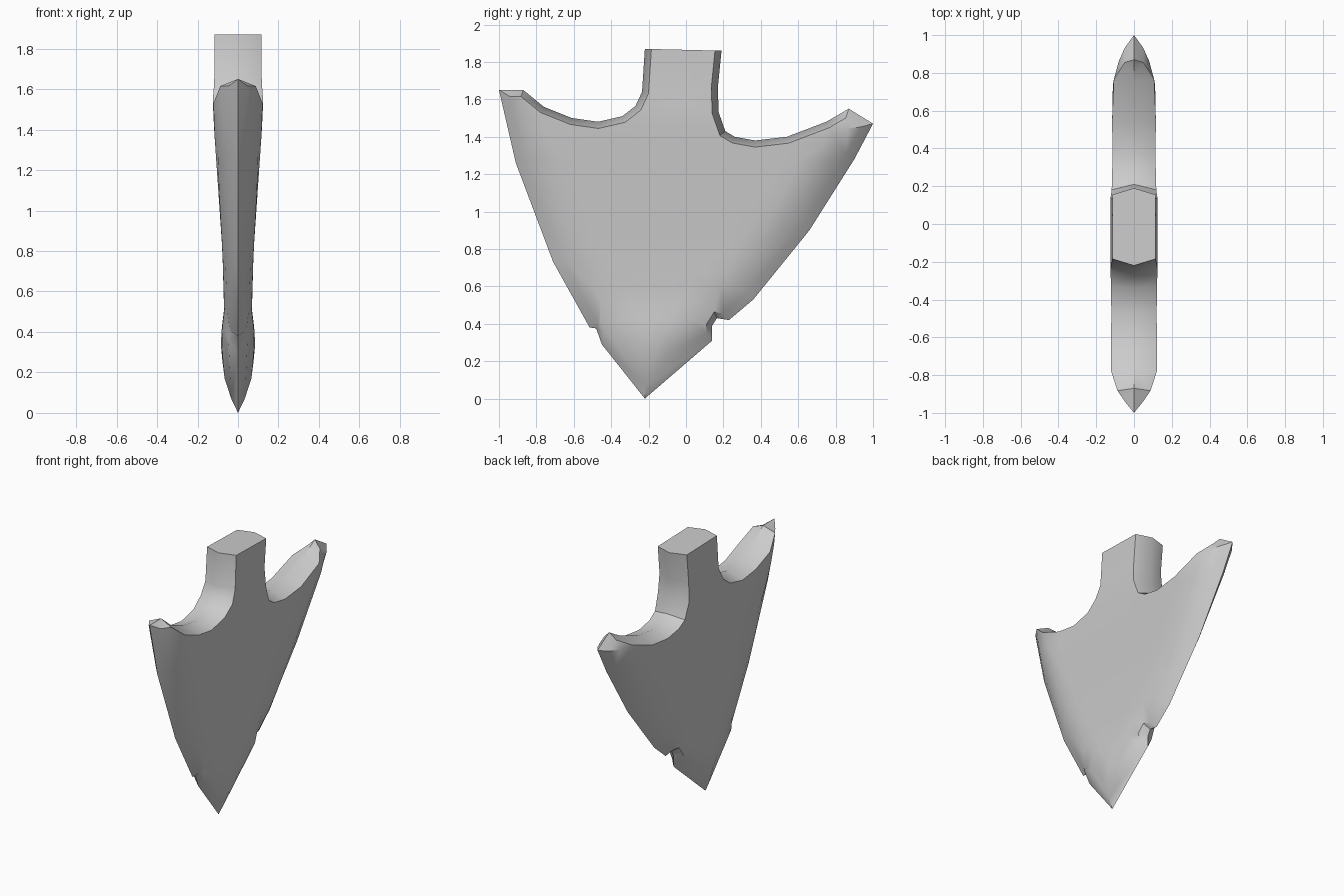
import bpy, bmesh
from mathutils import Vector
from mathutils.geometry import delaunay_2d_cdt, intersect_line_line_2d, intersect_point_line

cube = bpy.data.objects.get("Cube")
if cube:
    bpy.data.objects.remove(cube, do_unlink=True)

# Outline seen from the side, as chains of (y, z) points with the kind of edge that follows
CHAINS = [
    ("blade", [(-.22, 0)]),
    ("notch", [(.14, .31), (.14, .39), (.165, .43)]),
    ("blade", [(.23, .42), (.36, .53), (.66, .9), (.9, 1.28), (1, 1.47)]),
    ("lip", [(.87, 1.55), (.75, 1.48), (.54, 1.4), (.37, 1.38), (.26, 1.4),
             (.21, 1.43), (.175, 1.53), (.17, 1.66)]),
    ("open", [(.19, 1.86)]),
    ("lip", [(-.22, 1.87), (-.235, 1.64), (-.27, 1.565), (-.34, 1.51), (-.47, 1.48),
             (-.61, 1.5), (-.76, 1.56), (-.87, 1.65)]),
    ("blade", [(-1, 1.65), (-.91, 1.26), (-.71, .73)]),
    ("notch", [(-.515, .38), (-.48, .375)]),
    ("blade", [(-.45, .29)]),
]
INSET = {"blade": .05, "notch": .03, "lip": .035, "open": 0}
# Half thickness of the body by height
THICKNESS = [(0, .085), (.4, .085), (.48, .068), (.8, .077), (1.4, .118),
             (1.55, .125), (1.66, .115), (2, .115)]

kinds = [kind for kind, pts in CHAINS for p in pts]
outline = [Vector(p) for kind, pts in CHAINS for p in pts]
n = len(outline)
edges = [(outline[i], outline[(i + 1) % n], kinds[i]) for i in range(n)]


def distance(p, wanted):
    """Distance from p to the nearest outline edge of the wanted kinds."""
    best = 9
    for a, b, kind in edges:
        if kind in wanted:
            t = max(0, min(1, intersect_point_line(p, a, b)[1]))
            best = min(best, (p - a.lerp(b, t)).length)
    return best


def half_width(p):
    """Body thickness, thinning in a curve towards the cutting edges."""
    if distance(p, ("blade", "notch", "lip")) < .003:
        return 0
    for (z0, w0), (z1, w1) in zip(THICKNESS, THICKNESS[1:]):
        if p.y <= z1:
            full = w0 + (w1 - w0) * (p.y - z0) / (z1 - z0)
            break
    t = min(1, distance(p, ("blade",)) / .22)
    return full * (1 - (1 - t) ** 2)


def shifted(edge):
    """Edge moved inwards by the inset of its kind."""
    a, b, kind = edge
    d = (b - a).normalized()
    move = Vector((-d.y, d.x)) * INSET[kind]
    return a + move, d


def rim_point(i):
    """Corner of the inset rim, where two shifted edges meet."""
    (p, d), (q, e) = shifted(edges[i - 1]), shifted(edges[i])
    cross = d.x * e.y - d.y * e.x
    if abs(cross) < .02:
        return q
    r = q - p
    return p + d * ((r.x * e.y - r.y * e.x) / cross)


def inside(p):
    hit = False
    for a, b, kind in edges:
        if (a.y > p.y) != (b.y > p.y):
            if p.x < a.x + (b.x - a.x) * (p.y - a.y) / (b.y - a.y):
                hit = not hit
    return hit


# Flat layout: outline, rim and a loose grid between them
points = outline + [rim_point(i) for i in range(n)]
links = []
for i in range(n):
    j = (i + 1) % n
    links += [(i, j), (n + i, n + j), (i, n + i)]
STEP = .085
for row in range(24):
    for col in range(26):
        p = Vector((-1.05 + STEP * (col + .5 * (row % 2)), STEP * row))
        if inside(p) and distance(p, INSET) > .085:
            points.append(p)
flat = delaunay_2d_cdt(points, links, [list(range(n))], 1, 1e-4)

# Raise one side, mirror it to the other, leave the socket end open
bm = bmesh.new()
verts = [bm.verts.new((half_width(p), p.x, p.y)) for p in flat[0]]
for f in flat[2]:
    bm.faces.new([verts[i] for i in f])
bmesh.ops.mirror(bm, geom=bm.verts[:] + bm.edges[:] + bm.faces[:], axis='X', merge_dist=.0005)
bmesh.ops.dissolve_degenerate(bm, dist=1e-5, edges=bm.edges[:])
bm.normal_update()
for f in bm.faces:
    if f.normal.x * f.calc_center_median().x < 0:
        f.normal_flip()
mesh = bpy.data.meshes.new("arrowhead")
bm.to_mesh(mesh)
bm.free()
arrowhead = bpy.data.objects.new("arrowhead", mesh)
bpy.context.collection.objects.link(arrowhead)

# Plain grey stone
grey = bpy.data.materials.new("grey")
grey.use_nodes = True
colour = (.6, .6, .6, 1)
grey.diffuse_color = colour
grey.node_tree.nodes["Principled BSDF"].inputs["Base Color"].default_value = colour
mesh.materials.append(grey)

bpy.ops.object.select_all(action='DESELECT')
arrowhead.select_set(True)
bpy.context.view_layer.objects.active = arrowhead
bpy.ops.object.shade_smooth_by_angle(angle=.65)
